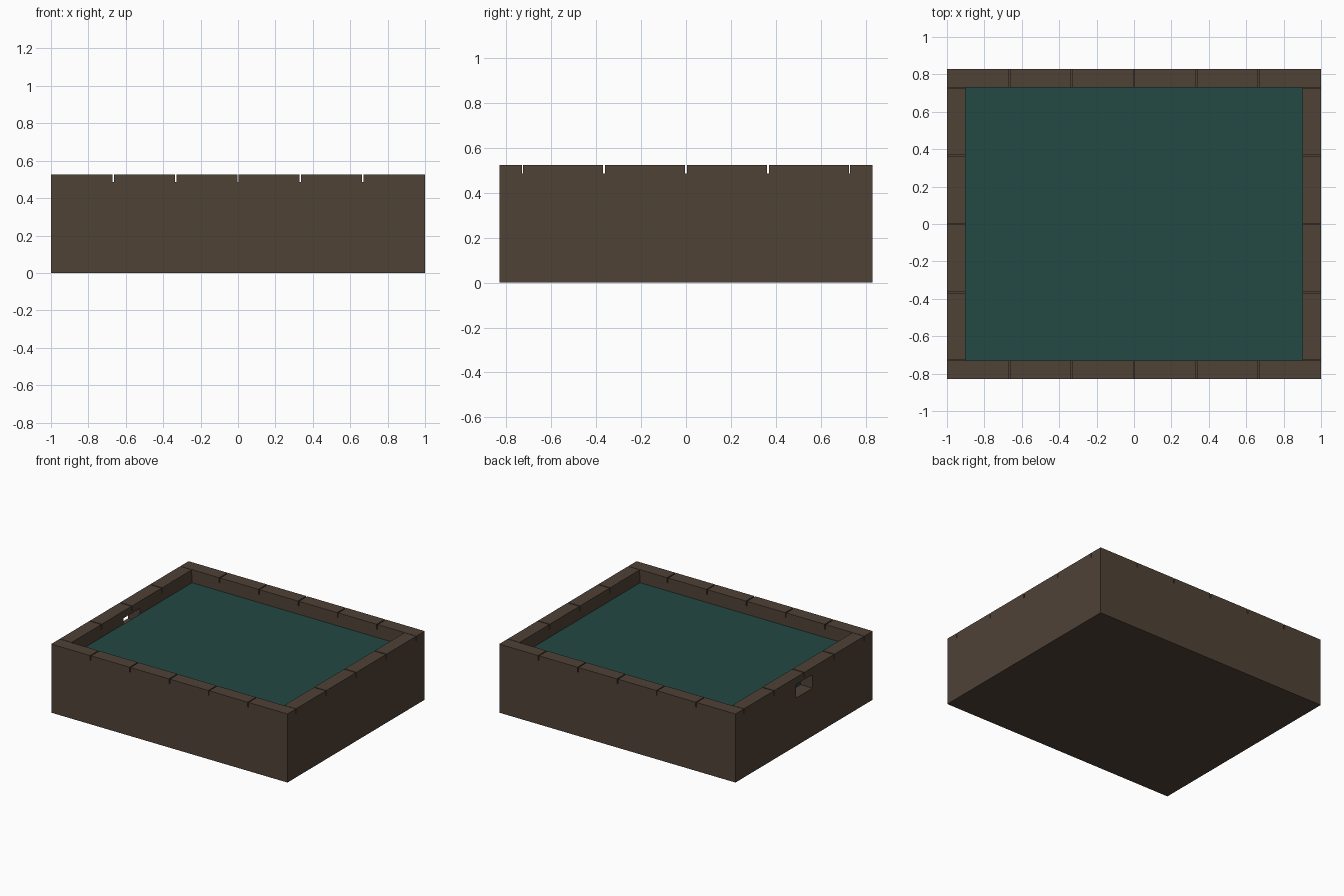
import bpy, bmesh
from mathutils import Vector

if "Cube" in bpy.data.objects:
    bpy.data.objects.remove(bpy.data.objects["Cube"])


def material(name, rgb):
    m = bpy.data.materials.new(name)
    m.diffuse_color = (*rgb, 1.0)
    m.use_nodes = True
    m.node_tree.nodes["Principled BSDF"].inputs["Base Color"].default_value = m.diffuse_color
    return m


STONE = material("brown stone", (0.080, 0.054, 0.037))
WATER = material("teal water", (0.0176, 0.065, 0.057))

HX, HY = 1.0, 0.83            # outer half sizes
T = 0.10                      # wall thickness
Z_BASE, Z_WALL, Z_TOP = 0.08, 0.487, 0.525
GAP = 0.008                   # joint between coping stones


def box(name, lo, hi, mat):
    lo, hi = Vector(lo), Vector(hi)
    bm = bmesh.new()
    bmesh.ops.create_cube(bm, size=1.0)
    for v in bm.verts:
        v.co = Vector(((v.co[i] + 0.5) * (hi[i] - lo[i]) + lo[i]) for i in range(3))
    me = bpy.data.meshes.new(name)
    bm.to_mesh(me)
    bm.free()
    ob = bpy.data.objects.new(name, me)
    bpy.context.collection.objects.link(ob)
    me.materials.append(mat)
    return ob


# Base slab and water filling the basin
box("base_slab", (-HX, -HY, 0), (HX, HY, Z_BASE), STONE)
box("water", (-HX + T, -HY + T, Z_BASE), (HX - T, HY - T, 0.425), WATER)

# Long walls run the full width, with six coping stones each
for side, s in (("front", -1), ("back", 1)):
    y0, y1 = sorted((s * HY, s * (HY - T)))
    box(side + "_wall", (-HX, y0, Z_BASE), (HX, y1, Z_WALL), STONE)
    step = 2 * HX / 6
    for i in range(6):
        a = -HX + i * step + (GAP / 2 if i > 0 else 0)
        b = -HX + (i + 1) * step - (GAP / 2 if i < 5 else 0)
        box(f"{side}_coping_{i + 1}", (a, y0, Z_WALL), (b, y1, Z_TOP), STONE)

# Short walls fit between them, with four coping stones each
walls = {}
for side, s in (("left", -1), ("right", 1)):
    x0, x1 = sorted((s * HX, s * (HX - T)))
    walls[side] = box(side + "_wall", (x0, -HY + T, Z_BASE), (x1, HY - T, Z_WALL), STONE)
    step = 2 * (HY - T) / 4
    for i in range(4):
        a = -HY + T + i * step + GAP / 2
        b = -HY + T + (i + 1) * step - GAP / 2
        box(f"{side}_coping_{i + 1}", (x0, a, Z_WALL), (x1, b, Z_TOP), STONE)

# Overflow opening through the left wall
cutter = box("overflow_cutter", (-1.1, -0.10, 0.367), (-0.8, 0.10, 0.47), STONE)
cutter.hide_render = True
cutter.hide_viewport = True
cutter.display_type = 'WIRE'
mod = walls["left"].modifiers.new("overflow", 'BOOLEAN')
mod.operation = 'DIFFERENCE'
mod.solver = 'EXACT'
mod.object = cutter
